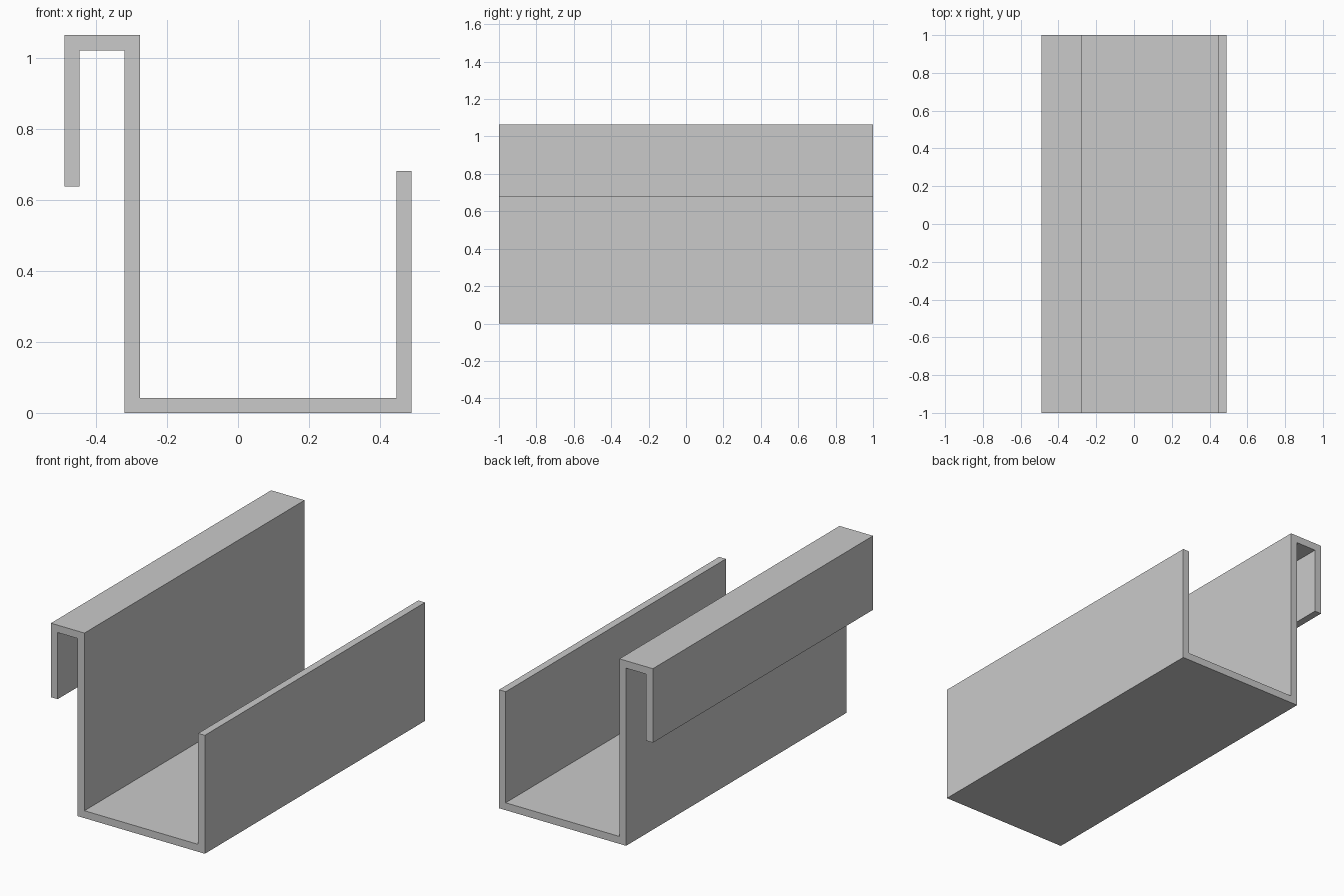
import bpy
import bmesh

cube = bpy.data.objects.get("Cube")
if cube:
    bpy.data.objects.remove(cube, do_unlink=True)

# Single light grey material
GREY = (0.59, 0.59, 0.59, 1)
mat = bpy.data.materials.new("light grey")
mat.use_nodes = True
mat.diffuse_color = GREY
mat.node_tree.nodes["Principled BSDF"].inputs["Base Color"].default_value = GREY

# Sheet thickness and overall proportions, in multiples of it
T = 2 / 47
LENGTH = 2.0
WIDTH = 23

# Outline of the hooked channel: lip, top, tall wall, floor, short wall
profile = [
    (0, 15), (1, 15), (1, 24), (4, 24), (4, 0), (23, 0),
    (23, 16), (22, 16), (22, 1), (5, 1), (5, 25), (0, 25),
]

bm = bmesh.new()
verts = [bm.verts.new(((x - WIDTH / 2) * T, -LENGTH / 2, z * T)) for x, z in profile]
face = bm.faces.new(verts)

# Extrude the outline along the full length
result = bmesh.ops.extrude_face_region(bm, geom=[face])
moved = [g for g in result["geom"] if isinstance(g, bmesh.types.BMVert)]
bmesh.ops.translate(bm, verts=moved, vec=(0, LENGTH, 0))
bmesh.ops.recalc_face_normals(bm, faces=bm.faces)

mesh = bpy.data.meshes.new("hooked_channel")
bm.to_mesh(mesh)
bm.free()
mesh.materials.append(mat)
channel = bpy.data.objects.new("hooked_channel", mesh)
bpy.context.collection.objects.link(channel)
